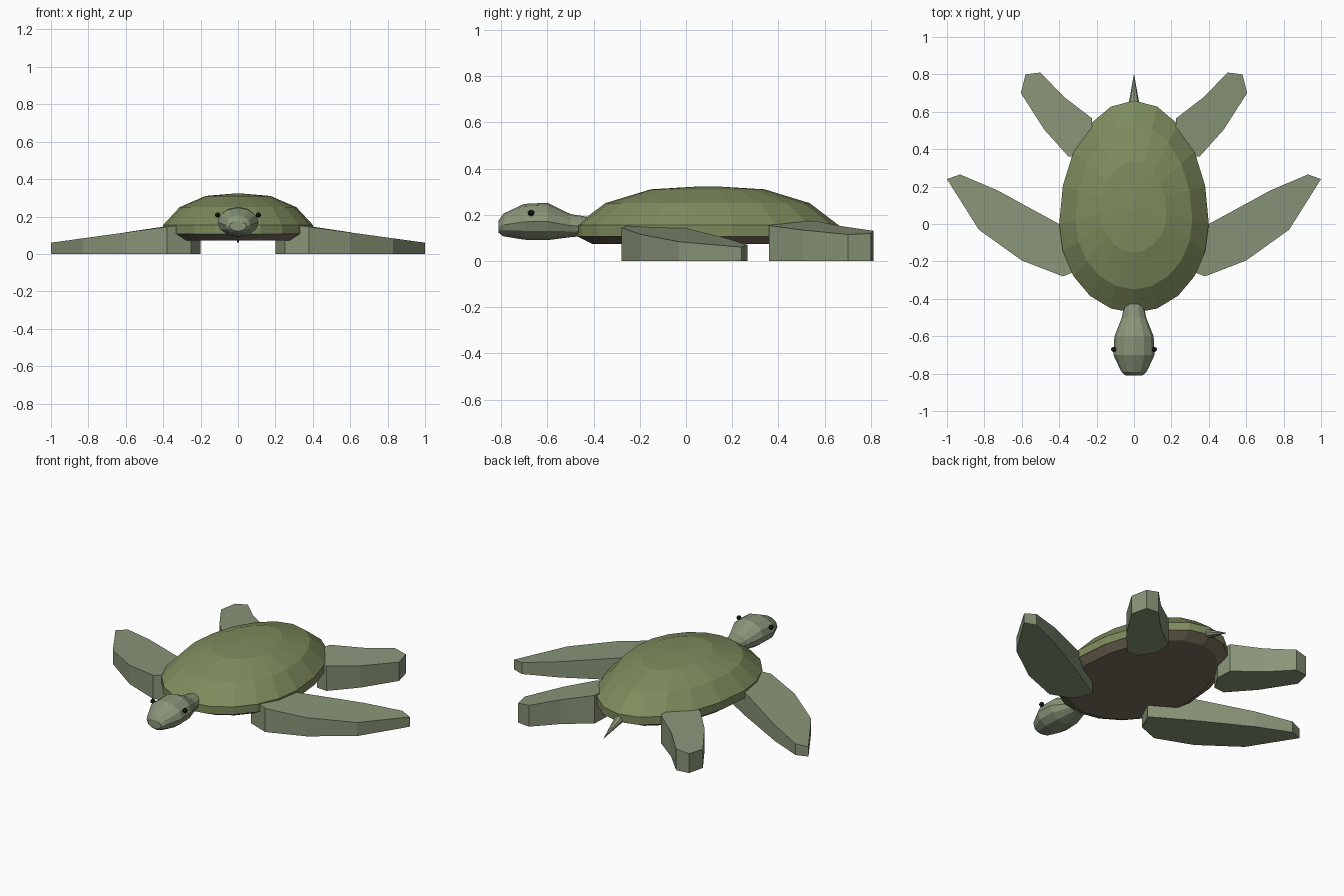
import bpy
from math import sin, cos, pi

if "Cube" in bpy.data.objects:
    bpy.data.objects.remove(bpy.data.objects["Cube"])


def material(name, rgb):
    m = bpy.data.materials.new(name)
    m.diffuse_color = (*rgb, 1)
    m.use_nodes = True
    m.node_tree.nodes["Principled BSDF"].inputs["Base Color"].default_value = m.diffuse_color
    return m


SHELL = material("shell_green", (0.21, 0.26, 0.11))
SKIN = material("skin_green", (0.25, 0.30, 0.19))
BELLY = material("belly_brown", (0.19, 0.16, 0.11))
BLACK = material("eye_black", (0.01, 0.01, 0.01))


def make(name, verts, faces, mat, mirror=False):
    me = bpy.data.meshes.new(name)
    me.from_pydata(verts, [], faces)
    ob = bpy.data.objects.new(name, me)
    bpy.context.collection.objects.link(ob)
    finish(ob, mat, mirror)
    return ob


def finish(ob, mat, mirror=False):
    ob.data.materials.append(mat)
    if mirror:
        ob.modifiers.new("mirror", 'MIRROR').use_axis[0] = True


def loft(name, rings, mat):
    """Skin a stack of equal-sized rings and cap both ends."""
    n = len(rings[0])
    verts = [p for r in rings for p in r]
    faces = [(k * n + i, k * n + (i + 1) % n,
              (k + 1) * n + (i + 1) % n, (k + 1) * n + i)
             for k in range(len(rings) - 1) for i in range(n)]
    faces += [tuple(reversed(range(n))),
              tuple(range(len(verts) - n, len(verts)))]
    return make(name, verts, faces, mat)


def egg(s, z, n=20):
    """Egg-shaped shell outline, scaled about its middle."""
    pts = []
    for i in range(n):
        a = 2 * pi * i / n
        y = sin(a) * (0.66 if sin(a) > 0 else 0.475)
        pts.append((0.4 * s * cos(a), 0.095 + (y - 0.095) * s, z))
    return pts


def flipper(name, outline, z_at):
    """Flat-bottomed slab whose top slopes down along x."""
    n = len(outline)
    rings = [[(x, y, 0) for x, y in outline],
             [(x, y, z_at(x)) for x, y in outline]]
    ob = loft(name, rings, SKIN)
    ob.modifiers.new("mirror", 'MIRROR').use_axis[0] = True


# Shell dome with rim band, and belly plate
loft("shell", [egg(1, 0.107), egg(1, 0.155), egg(0.78, 0.25),
               egg(0.434, 0.31), egg(0.05, 0.323)], SHELL)
loft("belly", [egg(0.876, 0.073), egg(0.995, 0.107)], BELLY)

# Flippers
flipper("front_flipper",
        [(0.20, -0.12), (0.25, -0.23), (0.38, -0.28), (0.60, -0.195),
         (0.83, -0.03), (1.0, 0.24), (0.93, 0.265), (0.73, 0.18), (0.40, 0.0)],
        lambda x: 0.145 - 0.137 * (x - 0.38))
flipper("rear_flipper",
        [(0.22, 0.46), (0.28, 0.365), (0.35, 0.36), (0.48, 0.505),
         (0.605, 0.70), (0.58, 0.80), (0.50, 0.81), (0.375, 0.68),
         (0.225, 0.565)],
        lambda x: 0.172 - 0.15 * (x - 0.225))

# Head and neck: y, half width, low z, high z
sections = [(-0.42, 0.05, 0.11, 0.19), (-0.50, 0.065, 0.103, 0.203),
            (-0.60, 0.105, 0.09, 0.252), (-0.70, 0.11, 0.092, 0.247),
            (-0.79, 0.068, 0.107, 0.205), (-0.81, 0.045, 0.122, 0.175)]
loft("head", [[(w * cos(2 * pi * i / 12), y,
                (lo + hi) / 2 + (hi - lo) / 2 * sin(2 * pi * i / 12))
               for i in range(12)] for y, w, lo, hi in sections], SKIN)

# Eyes
bpy.ops.mesh.primitive_uv_sphere_add(segments=8, ring_count=6, radius=0.014)
eye = bpy.context.object
eye.name = "eyes"
for v in eye.data.vertices:
    v.co.x += 0.109
    v.co.y -= 0.67
    v.co.z += 0.208
finish(eye, BLACK, mirror=True)

# Tail: cone drooping to a point
base = [(0.028 * cos(2 * pi * i / 8), 0.645, 0.122 + 0.028 * sin(2 * pi * i / 8))
        for i in range(8)]
make("tail", base + [(0, 0.805, 0.055)],
     [(i, 8, (i + 1) % 8) for i in range(8)] + [tuple(range(8))], SKIN)
